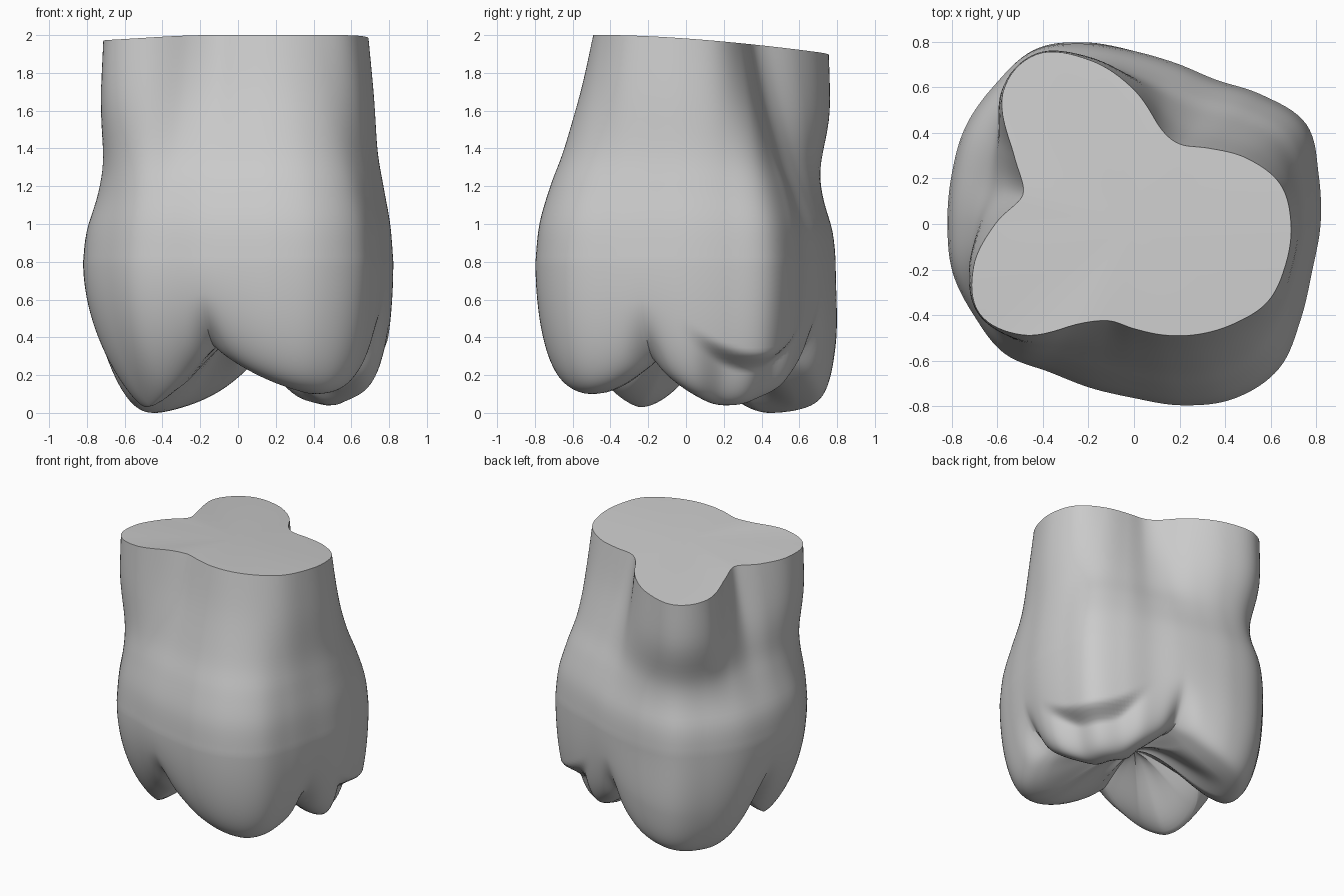
import bpy, bmesh, math

cube = bpy.data.objects.get("Cube")
if cube:
    bpy.data.objects.remove(cube, do_unlink=True)

SEG, WALL_TOP, FOSSA = 192, 0.8, 0.39

# Radii every 15 degrees: cut three-lobed root, and widest part of the crown
ROOT = [.69, .667, .575, .47, .405, .44, .59, .745, .86, .815, .61, .505,
        .61, .73, .785, .69, .51, .44, .46, .505, .56, .62, .68, .69]
CROWN = [.82, .84, .875, .8, .73, .73, .76, .82, .88, .865, .855, .83,
         .82, .825, .81, .805, .75, .745, .765, .825, .885, .9, .845, .81]
# Height, blend from root to crown, scale
NECK = [(2, 0, 1), (1.7, .22, 1), (1.4, .58, .965), (1.2, .83, .965),
        (1, .97, .985), (WALL_TOP, 1, 1)]
# Angle, height and steepness, cusp tips and grooves taking turns
CUSPS = [(24, .04, 0), (78, .3, 2), (135, 0, 0), (172, .29, 2),
         (207, .03, 0), (255, .35, 1.4), (309, .1, 0), (343, .28, 2)]


def spline(p0, p1, p2, p3, t):
    return p1 + .5 * t * (p2 - p0 + t * (2 * p0 - 5 * p1 + 4 * p2 - p3
                                         + t * (3 * (p1 - p2) + p3 - p0)))


def radius(table, deg):
    i, t = divmod(deg / 15, 1)
    return spline(*(table[(int(i) + k) % 24] for k in (-1, 0, 1, 2)), t)


def neck(u):
    last = len(NECK) - 1
    i = min(int(u), last - 1)
    rows = [NECK[min(max(i + k, 0), last)] for k in (-1, 0, 1, 2)]
    return [spline(*column, u - i) for column in zip(*rows)]


def bell(value, centre, width, power=2):
    return math.exp(-((value - centre) / width) ** power)


def smooth(t):
    t = min(max(t, 0), 1)
    return t * t * (3 - 2 * t)


def rim_height(deg):
    """Rounded at each cusp tip, sharp at each groove."""
    for i, (a, za, ea) in enumerate(CUSPS):
        b, zb, eb = CUSPS[(i + 1) % 8]
        span, off = (b - a) % 360, (deg - a) % 360
        if off < span:
            t = off / span
            if i % 2:
                za, zb, t = zb, za, 1 - t
            return za + (zb - za) * t ** max(ea, eb)


def groove(deg):
    near = min(abs((deg - key[0] + 180) % 360 - 180) for key in CUSPS[1::2])
    return bell(near, 0, 6)


def fold(deg, z):
    """Step inwards below the bulge on the left side."""
    edge = .26 + .09 * ((deg - 28) / 20) ** 2
    return .11 * bell(deg, 29, 21, 4) * smooth((edge + .06 - z) / .1)


def rim_scale(deg):
    return .69 - .03 * math.cos(math.radians(deg - 200)) + .04 * bell(deg, 135, 35)


def place(deg, r, z):
    a = math.radians(deg)
    return r * math.cos(a), r * math.sin(a), z


def top_tilt(x, y):
    return .1 * max(0, (y + .4) / 1.17) ** 1.6 + .03 * smooth(-x / .72 - .2)


def root_point(deg, u):
    z, mix, scale = neck(u)
    r = scale * (radius(ROOT, deg) * (1 - mix) + radius(CROWN, deg) * mix)
    # Waist where the roots join the crown, deepest at the back right
    waist = bell(z, 1.25, .25) * smooth((z - WALL_TOP) / .3)
    r *= 1 - .06 * max(0, math.cos(math.radians(deg - 140))) * waist
    x, y, z = place(deg, r, z)
    return x, y, z - top_tilt(x, y) * smooth((z - WALL_TOP) / 1.2)


def wall_point(deg, u):
    phi = u * math.pi / 2
    zr, f = rim_height(deg), rim_scale(deg)
    power = .65 + bell(deg, 200, 52) - .3 * bell(deg, 105, 25)
    r = radius(CROWN, deg) * (f + (1 - f) * max(math.cos(phi), 0) ** power)
    z = WALL_TOP - (WALL_TOP - zr) * math.sin(phi)
    # Lower back wall flares outwards
    r *= 1 + .025 * bell(deg, 110, 25) * smooth(u * 2.5)
    # Grooves run a little way up the wall
    r *= 1 - .08 * groove(deg) * smooth((u - .25) / .6)
    return place(deg, r - fold(deg, z), z)


def chewing_point(deg, u):
    zr = rim_height(deg)
    r = radius(CROWN, deg) * rim_scale(deg) * (1 - .08 * groove(deg)) - fold(deg, zr)
    r *= 1 + .025 * bell(deg, 110, 25)
    wrinkle = .03 * abs(math.sin(math.radians(deg * 4))) * math.sin(math.pi * u)
    return place(deg, r * (1 - u), zr + (FOSSA - zr) * smooth(u) + wrinkle)


# Stack the rings from the root cut down and into the chewing surface
rings = [(root_point, i * 5 / 24) for i in range(24)]
rings += [(wall_point, i / 44) for i in range(44)]
rings += [(chewing_point, i / 16) for i in range(16)]

bm = bmesh.new()
loops = [[bm.verts.new(make(j * 360 / SEG, u)) for j in range(SEG)] for make, u in rings]
for upper, lower in zip(loops, loops[1:]):
    for j in range(SEG):
        k = (j + 1) % SEG
        bm.faces.new((upper[j], lower[j], lower[k], upper[k]))


def close(loop, z):
    centre = bm.verts.new((0, 0, z))
    for j in range(SEG):
        bm.faces.new((loop[j], loop[(j + 1) % SEG], centre))


close(loops[0], 2 - top_tilt(0, 0))
close(loops[-1], FOSSA)
bmesh.ops.recalc_face_normals(bm, faces=bm.faces)

mesh = bpy.data.meshes.new("molar_tooth")
bm.to_mesh(mesh)
bm.free()
tooth = bpy.data.objects.new("molar_tooth", mesh)
bpy.context.collection.objects.link(tooth)

# Plain grey
grey = bpy.data.materials.new("light_grey")
grey.use_nodes = True
colour = (.6, .6, .6, 1)
grey.diffuse_color = colour
grey.node_tree.nodes["Principled BSDF"].inputs["Base Color"].default_value = colour
mesh.materials.append(grey)

bpy.ops.object.select_all(action="DESELECT")
tooth.select_set(True)
bpy.context.view_layer.objects.active = tooth
bpy.ops.object.shade_smooth_by_angle(angle=math.radians(50))
